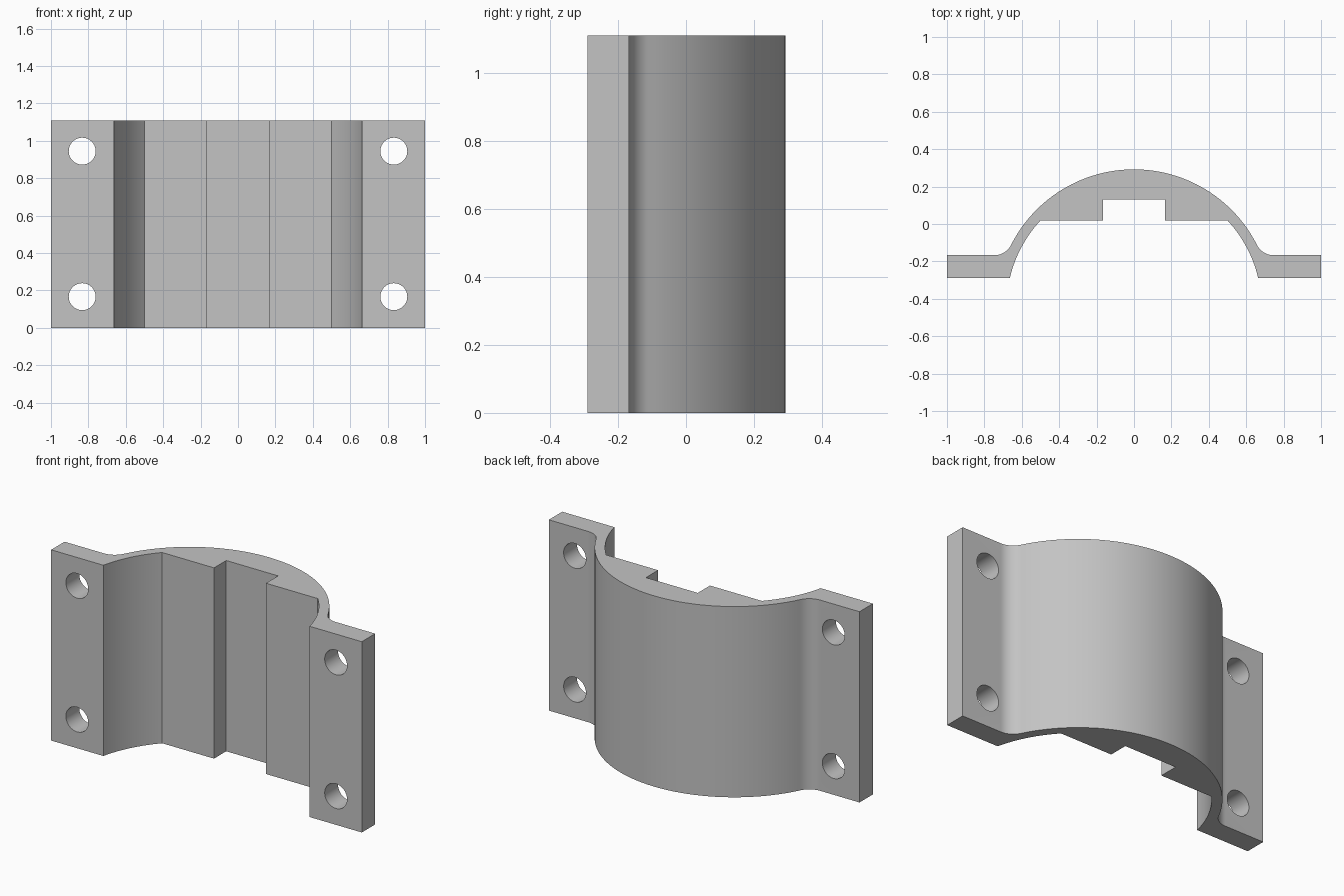
import bpy
import bmesh
from math import atan2, cos, sin, pi, sqrt, radians

cube = bpy.data.objects.get("Cube")
if cube:
    bpy.data.objects.remove(cube, do_unlink=True)

HEIGHT = 1.11
BACK, FRONT, FLANGE = 0.292, -0.29, -0.167   # y levels
SLOT_X, SLOT_Y, FLAT_Y = 0.167, 0.13, 0.018
CENTRE = -0.445                              # y of the shell axis
OUTER, INNER, FILLET = BACK - CENTRE, 0.682, 0.1
HOLE_X, HOLE_R, HOLE_Z = 0.833, 0.072, (0.167, 0.945)

grey = bpy.data.materials.new("plain_grey")
grey.use_nodes = True
colour = (0.55, 0.55, 0.55, 1)
grey.diffuse_color = colour
grey.node_tree.nodes["Principled BSDF"].inputs["Base Color"].default_value = colour


def arc(cx, cy, r, a0, a1, n):
    """Points on an arc from angle a0 to a1."""
    angles = [a0 + (a1 - a0) * i / n for i in range(n + 1)]
    return [(cx + r * cos(a), cy + r * sin(a)) for a in angles]


def inner_angle(y):
    return atan2(y - CENTRE, sqrt(INNER ** 2 - (y - CENTRE) ** 2))


# Right half of the cross-section, from the middle of the slot round to the crown
fy = FLANGE + FILLET
fx = sqrt((OUTER + FILLET) ** 2 - (fy - CENTRE) ** 2)
tangent = atan2(fy - CENTRE, fx)
half = [(SLOT_X, SLOT_Y), (SLOT_X, FLAT_Y)]
half += arc(0, CENTRE, INNER, inner_angle(FLAT_Y), inner_angle(FRONT), 16)
half += [(1, FRONT), (1, FLANGE)]
half += arc(fx, fy, FILLET, -pi / 2, tangent - pi, 12)
half += arc(0, CENTRE, OUTER, tangent, pi / 2, 40)[1:]
profile = half + [(-x, y) for x, y in reversed(half[:-1])]

# Clamp body: the mirrored section extruded upwards
bm = bmesh.new()
base = bm.faces.new([bm.verts.new((x, y, 0)) for x, y in profile])
top = bmesh.ops.extrude_face_region(bm, geom=[base])["geom"]
bmesh.ops.translate(bm, vec=(0, 0, HEIGHT),
                    verts=[v for v in top if isinstance(v, bmesh.types.BMVert)])
bmesh.ops.recalc_face_normals(bm, faces=bm.faces)
mesh = bpy.data.meshes.new("clamp_half")
bm.to_mesh(mesh)
bm.free()
mesh.materials.append(grey)
body = bpy.data.objects.new("clamp_half", mesh)
bpy.context.collection.objects.link(body)
bpy.context.view_layer.objects.active = body

# Bolt holes through both flanges
for x in (-HOLE_X, HOLE_X):
    for z in HOLE_Z:
        bpy.ops.mesh.primitive_cylinder_add(
            vertices=48, radius=HOLE_R, depth=0.3,
            location=(x, (FRONT + FLANGE) / 2, z), rotation=(pi / 2, 0, 0))
        cutter = bpy.context.object
        cutter.name = "hole_cutter"
        cutter.hide_render = True
        cutter.data.materials.append(grey)
        bpy.context.view_layer.objects.active = body
        cut = body.modifiers.new("bolt_hole", 'BOOLEAN')
        cut.operation = 'DIFFERENCE'
        cut.solver = 'EXACT'
        cut.object = cutter
        bpy.ops.object.modifier_apply(modifier=cut.name)
        bpy.data.objects.remove(cutter, do_unlink=True)

# Smooth curved walls with sharp corners
bpy.ops.object.select_all(action='DESELECT')
body.select_set(True)
bpy.context.view_layer.objects.active = body
bpy.ops.object.shade_smooth_by_angle(angle=radians(25))
